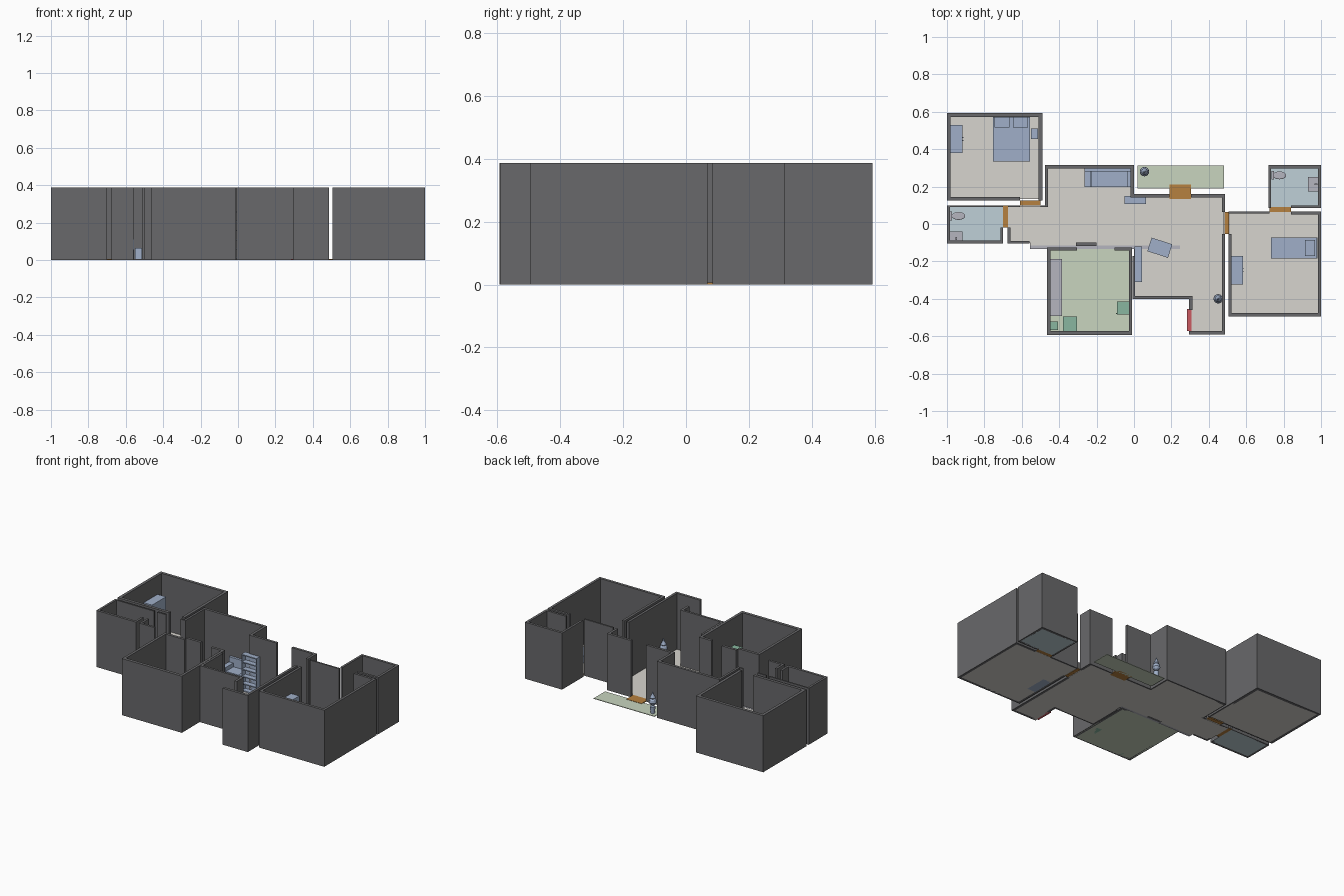
import bpy, bmesh, math
from mathutils import Matrix

H = 0.387   # wall height
F = 0.004   # floor thickness


def mat(name, r, g, b):
    m = bpy.data.materials.new(name)
    m.diffuse_color = (r, g, b, 1)
    return m


WALL = mat("wall_grey", .14, .14, .145)
FLOOR = mat("floor_beige", .68, .66, .62)
TILE = mat("tile_blue", .52, .63, .68)
GREEN = mat("floor_green", .58, .66, .52)
BLUE = mat("furniture_blue", .35, .43, .58)
MINT = mat("appliance_green", .25, .47, .35)
LILAC = mat("fixture_lilac", .46, .46, .52)
WOOD = mat("threshold_orange", .47, .22, .05)
RED = mat("entry_red", .6, .1, .12)


def finish(name, bm, m):
    me = bpy.data.meshes.new(name)
    bm.to_mesh(me)
    bm.free()
    ob = bpy.data.objects.new(name, me)
    bpy.context.collection.objects.link(ob)
    me.materials.append(m)
    return ob


def boxes(name, m, items):
    """One object from boxes given as (x0, x1, y0, y1, z0, z1)."""
    bm = bmesh.new()
    for x0, x1, y0, y1, z0, z1 in items:
        M = Matrix.Translation(((x0 + x1) / 2, (y0 + y1) / 2, (z0 + z1) / 2))
        S = Matrix.Diagonal((x1 - x0, y1 - y0, z1 - z0, 1))
        bmesh.ops.create_cube(bm, size=1, matrix=M @ S)
    return finish(name, bm, m)


def walls(name, items):
    return boxes(name, WALL, [(*i, 0, H) for i in items])


def floor(name, m, outline):
    bm = bmesh.new()
    f = bm.faces.new([bm.verts.new((x, y, 0)) for x, y in outline])
    r = bmesh.ops.extrude_face_region(bm, geom=[f])
    for v in r["geom"]:
        if isinstance(v, bmesh.types.BMVert):
            v.co.z = F
    bmesh.ops.recalc_face_normals(bm, faces=bm.faces)
    return finish(name, bm, m)


def lathe(name, m, profile, loc, n=20, sx=1, sy=1):
    bm = bmesh.new()
    rings = [[bm.verts.new((loc[0] + sx * r * math.cos(2 * math.pi * i / n),
                            loc[1] + sy * r * math.sin(2 * math.pi * i / n), z))
              for i in range(n)] for r, z in profile]
    for a, b in zip(rings, rings[1:]):
        for i in range(n):
            j = (i + 1) % n
            bm.faces.new((a[i], a[j], b[j], b[i]))
    bm.faces.new(rings[0][::-1])
    bm.faces.new(rings[-1])
    return finish(name, bm, m)


# Room shells
walls("main_bedroom_walls", [
    (-1, -.98, .125, .593), (-1, -.49, .573, .593), (-.51, -.49, .125, .593),
    (-1, -.61, .125, .145)])
walls("left_bathroom_walls", [
    (-1, -.985, -.105, .1), (-1, -.70, .09, .1), (-1, -.70, -.105, -.088),
    (-.715, -.70, -.105, -.02)])
walls("living_room_walls", [
    (-.675, -.61, .09, .1), (-.50, -.465, .09, .1), (-.475, -.46, .09, .31),
    (-.475, 0, .297, .315), (-.018, 0, .145, .315), (-.018, .19, .143, .16),
    (.305, .487, .143, .16), (.47, .487, .063, .16), (.47, .487, -.59, -.053),
    (.295, .487, -.59, -.572), (.295, .313, -.46, -.385), (0, .313, -.40, -.385),
    (-.008, .006, -.40, -.17), (-.675, -.66, -.105, -.02), (-.675, -.56, -.105, -.09),
    (-.31, -.20, -.118, -.1)])
walls("kitchen_walls", [
    (-.465, -.447, -.59, -.125), (-.465, -.01, -.593, -.572), (-.028, -.01, -.59, -.125),
    (-.465, -.305, -.143, -.125), (-.105, -.01, -.143, -.125)])
walls("right_bedroom_walls", [
    (.505, .522, -.495, -.053), (.505, 1, -.495, -.477), (.983, 1, -.495, .068),
    (.505, .725, .057, .068), (.84, 1, .052, .068)])
walls("right_bathroom_walls", [
    (.718, .733, .085, .315), (.718, 1, .298, .315), (.983, 1, .085, .315),
    (.84, 1, .085, .1)])

# Floors
floor("main_bedroom_floor", FLOOR, [(-.99, .135), (-.5, .135), (-.5, .583), (-.99, .583)])
floor("left_bathroom_floor", TILE, [(-.99, -.1), (-.7, -.1), (-.7, .095), (-.99, .095)])
floor("living_room_floor", FLOOR, [
    (-.675, -.1), (-.555, -.1), (-.555, -.115), (0, -.115), (0, -.39), (.3, -.39),
    (.3, -.585), (.48, -.585), (.48, .15), (-.01, .15), (-.01, .305), (-.47, .305),
    (-.47, .095), (-.675, .095)])
floor("kitchen_floor", GREEN, [(-.46, -.585), (-.015, -.585), (-.015, -.13), (-.46, -.13)])
floor("right_bedroom_floor", FLOOR, [(.51, -.49), (.99, -.49), (.99, .063), (.51, .063)])
floor("right_bathroom_floor", TILE, [(.725, .09), (.99, .09), (.99, .305), (.725, .305)])
floor("balcony_floor", GREEN, [(.02, .19), (.48, .19), (.48, .313), (.02, .313)])
boxes("sliding_track", LILAC, [(-.555, .245, -.134, -.114, 0, .005)])

# Door thresholds
boxes("door_thresholds", WOOD, [
    (-.61, -.50, .1, .126, 0, .006), (-.70, -.675, -.02, .098, 0, .006),
    (.19, .305, .135, .21, 0, .006), (.483, .507, -.053, .063, 0, .006),
    (.725, .84, .064, .09, 0, .006)])
boxes("entry_threshold", RED, [(.284, .308, -.572, -.455, 0, .006)])


# Beds, with pillows
boxes("double_bed", BLUE, [(-.755, -.555, .333, .57, F, .055), (-.755, -.555, .57, .58, F, .11)])
boxes("double_bed_pillows", BLUE, [(x, x + .08, .515, .57, .055, .07) for x in (-.745, -.648)])
boxes("single_bed", BLUE, [(.733, .972, -.185, -.073, F, .055), (.972, .981, -.185, -.073, F, .1)])
boxes("single_bed_pillow", BLUE, [(.915, .968, -.17, -.085, .055, .07)])
boxes("nightstand", BLUE, [(-.55, -.512, .455, .51, F, .063)])

# Wardrobes, with door handles
boxes("main_wardrobe", BLUE, [(-.985, -.917, .38, .53, F, .26),
                              (-.917, -.912, .445, .449, .11, .15), (-.917, -.912, .461, .465, .11, .15)])
boxes("right_wardrobe", BLUE, [(.52, .583, -.323, -.17, 0, .25),
                               (.583, .588, -.255, -.251, .1, .14), (.583, .588, -.241, -.237, .1, .14)])

# Sofa: base, back, arms, cushions
boxes("sofa_frame", BLUE, [(-.265, -.012, .197, .295, F, .04), (-.265, -.012, .28, .297, F, .12),
                           (-.265, -.232, .197, .28, F, .085), (-.037, -.012, .197, .28, F, .085)])
boxes("sofa_cushions", BLUE, [(-.23 + .097 * i, -.135 + .097 * i, .197, .28, .04, .06) for i in (0, 1)])

# Bookshelf: sides, back, shelves
boxes("bookshelf", BLUE,
      [(-.05, -.044, .108, .15, F, .26), (.059, .065, .108, .15, F, .26), (-.05, .065, .143, .15, F, .26)]
      + [(-.046, .061, .108, .146, z, z + .007) for z in (.008, .056, .105, .154, .203, .253)])

# Media console and angled table
boxes("media_console", BLUE, [(.004, .043, -.31, -.12, F, .09)])
t = boxes("angled_table", BLUE, [(-.058, .058, -.038, .038, .055, .065)]
          + [(sx * .05 - .005, sx * .05 + .005, sy * .031 - .005, sy * .031 + .005, F, .056)
             for sx in (-1, 1) for sy in (-1, 1)])
t.location = (.138, -.127, 0)
t.rotation_euler.z = math.radians(-18)

# Potted plants
PLANT = [(.013, 0), (.018, .045), (.012, .047), (.006, .055), (.016, .06), (.025, .075),
         (.022, .092), (.014, .1), (.018, .106), (.01, .122), (.002, .145)]
for nm, loc in (("balcony_plant", (.056, .28)), ("living_room_plant", (.45, -.4))):
    lathe(nm, BLUE, [(r, z + F) for r, z in PLANT], loc, n=16)

# Bathroom fixtures
BOWL = [(.6, F), (.55, .03), (1, .05), (1, .058), (.8, .06)]
for side, bx, cx, cy in (("left", -.985, -.938, .043), ("right", .735, .778, .26)):
    lathe(side + "_toilet_bowl", LILAC, BOWL, (cx, cy), sx=.036, sy=.021)
    boxes(side + "_toilet_tank", LILAC, [(bx, bx + .013, cy - .023, cy + .023, F, .09)])
boxes("left_sink", LILAC, [(-.985, -.918, -.088, -.04, F, .095), (-.955, -.947, -.085, -.07, .095, .11)])
boxes("right_sink", LILAC, [(.93, .983, .175, .25, F, .095), (.965, .98, .208, .216, .095, .11)])

# Kitchen
boxes("kitchen_counter", LILAC, [(-.455, -.39, -.49, -.19, F, .1), (-.455, -.385, -.492, -.188, .1, .108)])
boxes("corner_cabinet", MINT, [(-.447, -.407, -.567, -.52, 0, .1)])
boxes("cooker", MINT, [(-.38, -.305, -.572, -.495, 0, .105)])
boxes("fridge", MINT, [(-.09, -.028, -.485, -.415, 0, .2), (-.096, -.09, -.48, -.476, .1, .17)])
